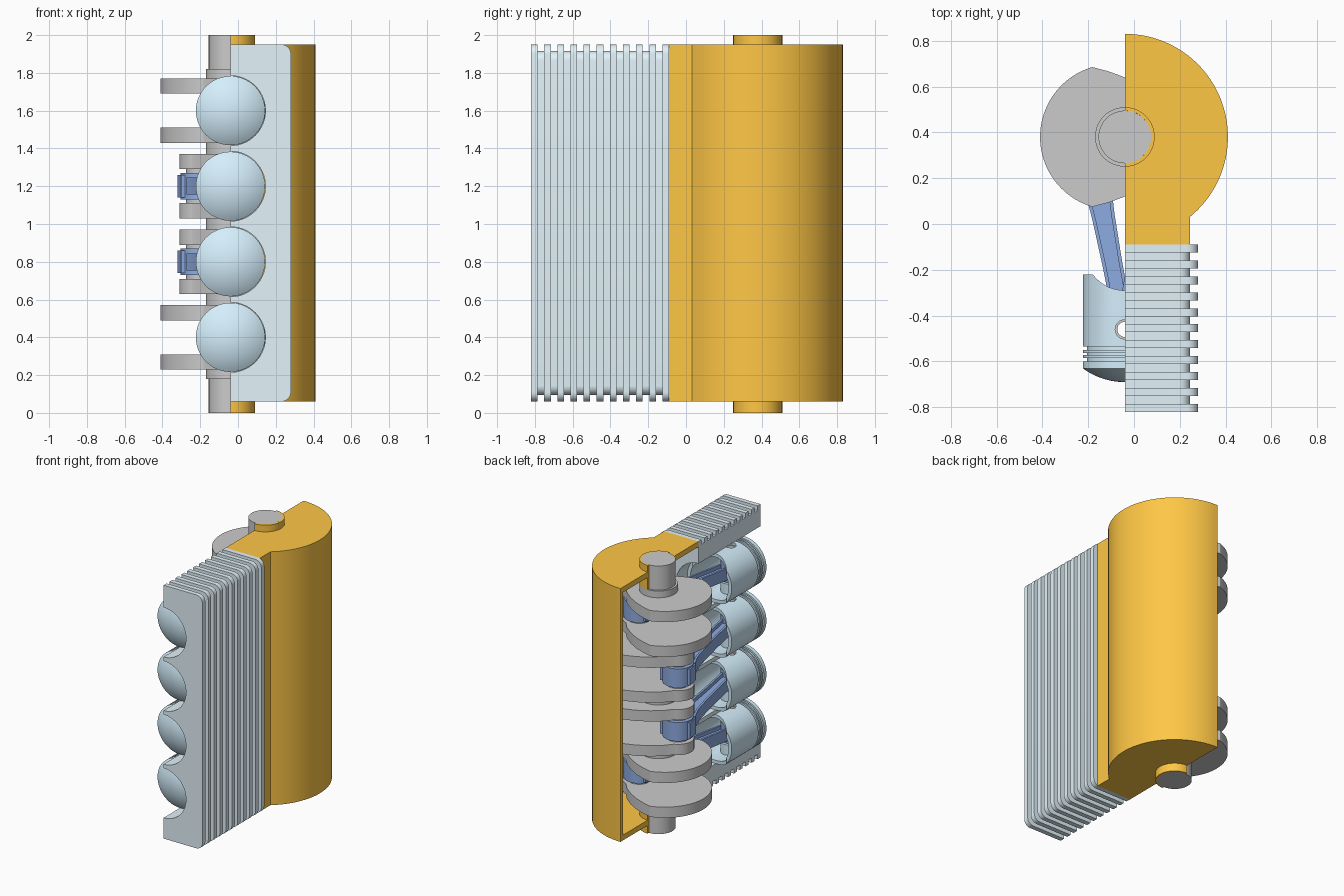
import bpy, bmesh
from math import sin, cos, pi, radians, sqrt, acos, asin
from mathutils import Vector

if "Cube" in bpy.data.objects:
    bpy.data.objects.remove(bpy.data.objects["Cube"])

CX, CY = -0.04, 0.38            # crank axis; CX is also the cutaway plane
PIN_Y = -0.46                   # wrist pin height along the bore
THROW = 0.16
CYL = [(0.4, 1), (0.8, -1), (1.2, -1), (1.6, 1)]   # z centre, crank pin side


def material(name, rgb):
    m = bpy.data.materials.new(name)
    m.diffuse_color = (*rgb, 1)
    m.use_nodes = True
    m.node_tree.nodes["Principled BSDF"].inputs["Base Color"].default_value = m.diffuse_color
    return m


ORANGE = material("case_orange", (1.0, 0.57, 0.06))
PALE = material("block_pale_blue", (0.77, 0.90, 0.96))
SKY = material("piston_blue", (0.66, 0.86, 0.97))
NAVY = material("rod_blue", (0.27, 0.41, 0.75))


def loft(bm, sections, closed=False):
    """Skin equal-length point loops; cap the ends unless closed into a ring."""
    loops = [[bm.verts.new(p) for p in s] for s in sections]
    n = len(loops[0])
    pairs = list(zip(loops, loops[1:])) + ([(loops[-1], loops[0])] if closed else [])
    for a, b in pairs:
        for i in range(n):
            j = (i + 1) % n
            bm.faces.new((a[i], a[j], b[j], b[i]))
    if not closed:
        bm.faces.new(loops[0])
        bm.faces.new(loops[-1])


def arc(cx, cy, r, a0, a1, n=32):
    return [(cx + r * cos(radians(a0 + (a1 - a0) * i / n)),
             cy + r * sin(radians(a0 + (a1 - a0) * i / n))) for i in range(n + 1)]


def prism(bm, outline, z0, z1):
    loft(bm, [[(x, y, z) for x, y in outline] for z in (z0, z1)])


def circle(x, y, r, n=48):
    return arc(x, y, r, 0, 360, n)[:-1]


def disc(bm, x, y, r, z0, z1):
    prism(bm, circle(x, y, r), z0, z1)


def tube(bm, x, y, r0, r1, z0, z1):
    loft(bm, [[(px, py, z) for px, py in circle(x, y, r)]
              for r, z in ((r1, z0), (r1, z1), (r0, z1), (r0, z0))], True)


def finish(mesh):
    mesh.shade_smooth()
    mesh.set_sharp_from_angle(angle=radians(30))


def add(name, bm, mat=None):
    bmesh.ops.recalc_face_normals(bm, faces=bm.faces)
    mesh = bpy.data.meshes.new(name)
    bm.to_mesh(mesh)
    bm.free()
    if mat:
        mesh.materials.append(mat)
    finish(mesh)
    ob = bpy.data.objects.new(name, mesh)
    bpy.context.collection.objects.link(ob)
    return ob


# Crankcase half: thin shell, end walls and half bearing collars
def case_outline(r, xr):
    a = -math_angle(r, xr)
    return arc(CX, CY, r, 90, a, 48) + [(xr, -0.09)]


def math_angle(r, xr):
    return acos((xr - CX) / r) * 180 / pi


outer, inner = case_outline(0.45, 0.245), case_outline(0.42, 0.215)
bm = bmesh.new()
prism(bm, outer + inner[::-1], 0.06, 1.95)
half_ring = arc(CX, CY, 0.13, -90, 90) + arc(CX, CY, 0.115, 90, -90)
floor = [(CX, -0.09)] + arc(CX, CY, 0.115, -90, 90) + inner
for z0, z1, c0, c1 in ((0.06, 0.10, 0, 0.18), (1.91, 1.95, 1.82, 2.0)):
    prism(bm, floor, z0, z1)
    prism(bm, half_ring, c0, c1)
add("crankcase_half", bm, ORANGE)


# Cylinder block half: scalloped bores, alternating fins and grooves
def block_section(y, xr, z0, z1, r=0.05):
    pts = [(CX, z0)] + arc(xr - r, z0 + r, r, -90, 0, 8)
    pts += arc(xr - r, z1 - r, r, 0, 90, 8) + [(CX, z1)]
    for zc, _ in reversed(CYL):
        pts += arc(CX, zc, 0.185, 90, -90, 32)
    return [(x, y, z) for x, z in pts]


bm = bmesh.new()
sections = []
for i in range(11):
    y = -0.82 + i * 0.0695
    if i:
        sections.append(block_section(y, 0.245, 0.095, 1.915))
    sections += [block_section(y, 0.28, 0.06, 1.95),
                 block_section(y + 0.035, 0.28, 0.06, 1.95)]
    if i < 10:
        sections.append(block_section(y + 0.035, 0.245, 0.095, 1.915))
loft(bm, sections)
add("cylinder_block_half", bm, PALE)

# Crankshaft: journals, counterweighted webs and crank pins
bm = bmesh.new()
for r, z0, z1 in ((0.115, 0, 0.18), (0.13, 0.18, 0.23), (0.13, 0.57, 0.63),
                  (0.13, 0.97, 1.03), (0.13, 1.37, 1.43), (0.13, 1.77, 1.82),
                  (0.115, 1.82, 2.0)):
    disc(bm, CX, CY, r, z0, z1)
flank = [(0.15, 0.16), (0.08, 0.215), (0, 0.26), (-0.07, 0.286)]
tip = 180 - asin(0.305 / 0.318) * 180 / pi
web = arc(THROW, 0, 0.11, -70, 70, 20) + flank
web += arc(-0.052, 0, 0.318, tip, 360 - tip, 40)
web += [(u, -v) for u, v in reversed(flank)]
for zc, side in CYL:
    outline = [(CX + side * u, CY + v) for u, v in web]
    for s in (-1, 1):
        prism(bm, outline, zc + s * 0.09, zc + s * 0.17)
    disc(bm, CX + side * THROW, CY, 0.075, zc - 0.09, zc + 0.09)
add("crankshaft", bm)

# Piston shell: cavity, skirt, ring grooves and domed crown in one turned profile
profile = [(0.15, -0.57), (0.158, -0.55), (0.158, -0.22), (0.183, -0.22)]
for a, b in ((-0.535, -0.55), (-0.562, -0.572), (-0.585, -0.6)):
    profile += [(0.183, a), (0.166, a), (0.166, b), (0.183, b)]
profile.append((0.183, -0.63))
R = (0.183 ** 2 + 0.06 ** 2) / 0.12
for i in range(1, 12):
    r = 0.183 * (1 - i / 12)
    profile.append((r, -0.69 + R - sqrt(R * R - r * r)))
profile.append((0.002, -0.69))
bm = bmesh.new()
loft(bm, [[(x, y, z) for x, z in circle(0, 0, r, 64)] for r, y in profile])
shell = add("piston_shell", bm, SKY)

# Skirt arch and wrist pin hole are cut out of the shell
bm = bmesh.new()
disc(bm, 0, -0.115, 0.175, -0.3, 0.3)
disc(bm, 0, PIN_Y, 0.042, -0.3, 0.3)
cutter = add("piston_cutter", bm)
mod = shell.modifiers.new("cut", 'BOOLEAN')
mod.object, mod.operation, mod.solver = cutter, 'DIFFERENCE', 'EXACT'
graph = bpy.context.evaluated_depsgraph_get()
cut = bpy.data.meshes.new_from_object(shell.evaluated_get(graph))
bm = bmesh.new()
bm.from_mesh(cut)
for ob in (shell, cutter):
    bpy.data.objects.remove(ob)
for z0, z1 in ((-0.165, -0.08), (0.08, 0.165)):       # pin bosses
    tube(bm, 0, PIN_Y, 0.042, 0.065, z0, z1)
piston = add("piston_1", bm, SKY)

# Hollow wrist pin
bm = bmesh.new()
tube(bm, 0, PIN_Y, 0.033, 0.042, -0.165, 0.165)
pin = add("wrist_pin_1", bm)

for i, (zc, side) in enumerate(CYL):
    for ob, name in ((piston, "piston"), (pin, "wrist_pin")):
        if i:
            ob = bpy.data.objects.new(f"{name}_{i + 1}", ob.data)
            bpy.context.collection.objects.link(ob)
        ob.location = (CX, 0, zc)

    # Connecting rod: ringed ends, bolt lugs and a flared I-beam shank
    small = Vector((CX, PIN_Y))
    big = Vector((CX + side * THROW, CY))
    along = (big - small).normalized()
    across = Vector((along.y, -along.x))

    def at(s, p, z):
        q = small + along * s + across * p
        return (q.x, q.y, zc + z)

    bm = bmesh.new()
    tube(bm, *small, 0.042, 0.062, zc - 0.07, zc + 0.07)
    tube(bm, *big, 0.075, 0.105, zc - 0.07, zc + 0.07)
    beam = []
    for s, w in ((0.052, 0.042), (0.3, 0.044), (0.5, 0.05), (0.65, 0.06),
                 (0.72, 0.075), (0.768, 0.09)):
        t, f, k = 0.045, 0.015, 0.018
        top = [(w, t), (w - f, t), (w - f, k), (f - w, k), (f - w, t), (-w, t)]
        beam.append([at(s, p, z) for p, z in top + [(-p, -z) for p, z in top]])
    loft(bm, beam)
    length = (big - small).length
    for sgn in (-1, 1):
        corners = [(-0.05, 0.082), (-0.05, 0.112), (0.05, 0.112), (0.05, 0.082)]
        loft(bm, [[at(length + s, sgn * p, z) for s, p in corners] for z in (-0.06, 0.06)])
    add(f"connecting_rod_{i + 1}", bm, NAVY)
